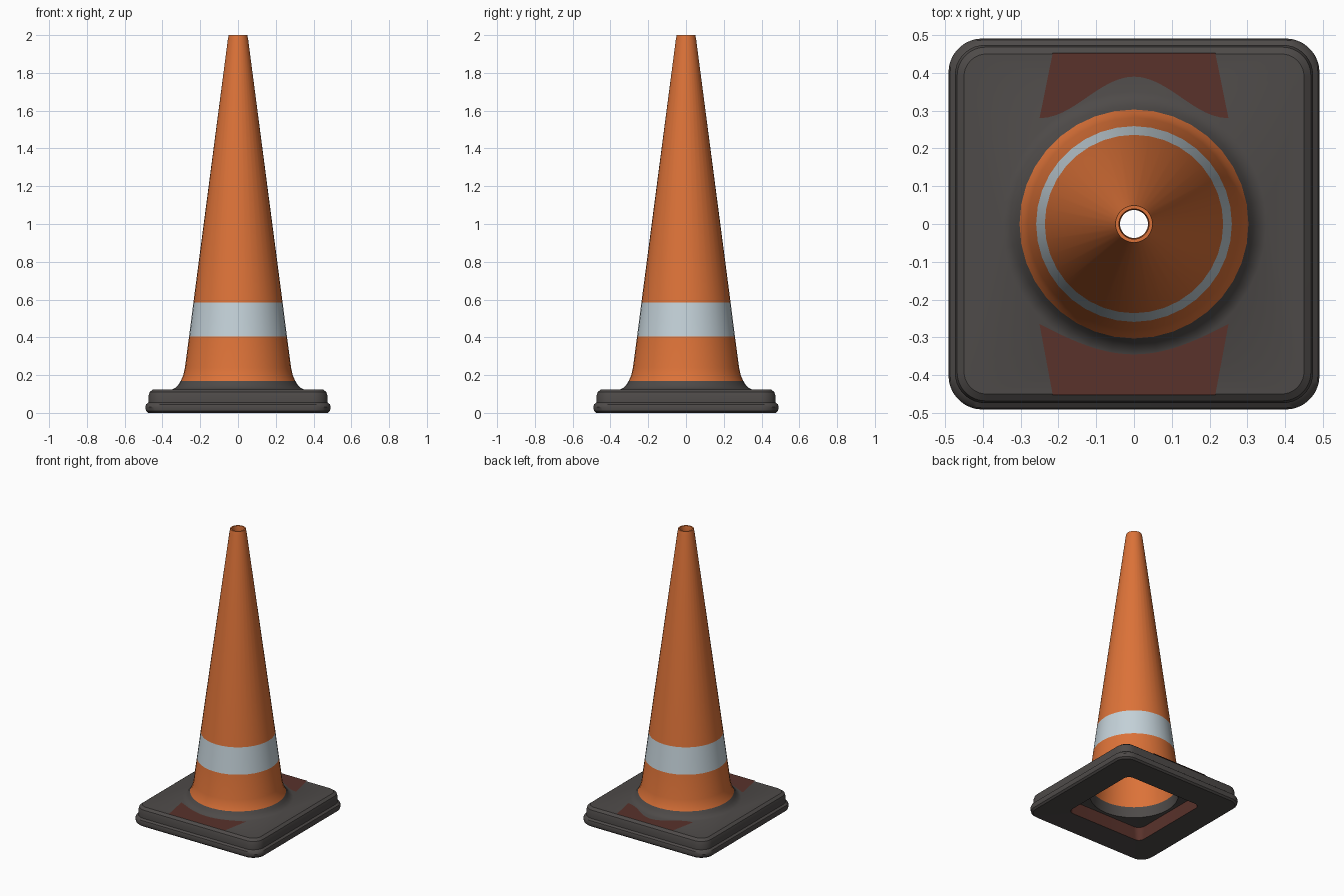
import bpy, bmesh, math

cube = bpy.data.objects.get("Cube")
if cube:
    bpy.data.objects.remove(cube, do_unlink=True)


def material(name, r, g, b):
    m = bpy.data.materials.new(name)
    m.use_nodes = True
    m.diffuse_color = (r, g, b, 1)
    bsdf = next(n for n in m.node_tree.nodes if n.type == 'BSDF_PRINCIPLED')
    bsdf.inputs["Base Color"].default_value = (r, g, b, 1)
    bsdf.inputs["Roughness"].default_value = 0.7
    return m


orange = material("cone orange", 0.72, 0.17, 0.04)
silver = material("reflective pale blue", 0.55, 0.64, 0.69)
rubber = material("dark rubber", 0.076, 0.069, 0.066)
maroon = material("worn maroon", 0.10, 0.032, 0.024)


def ring(half, radius, z, steps=9):
    """Rounded square; a circle when radius equals half."""
    pts = []
    for q in range(4):
        mid = math.pi / 2 * q + math.pi / 4
        d = (half - radius) * math.sqrt(2)
        for i in range(steps + 1):
            a = math.pi / 2 * (q + i / steps)
            pts.append((d * math.cos(mid) + radius * math.cos(a),
                        d * math.sin(mid) + radius * math.sin(a), z))
    return pts


def finish(bm, name, mats):
    mesh = bpy.data.meshes.new(name)
    bm.to_mesh(mesh)
    bm.free()
    for m in mats:
        mesh.materials.append(m)
    obj = bpy.data.objects.new(name, mesh)
    bpy.context.collection.objects.link(obj)
    bpy.ops.object.select_all(action='DESELECT')
    obj.select_set(True)
    bpy.context.view_layer.objects.active = obj
    bpy.ops.object.shade_smooth_by_angle(angle=math.radians(35))
    return obj


def loft(name, rings, mats, pick):
    """Skin consecutive rings; pick(band index) gives the material index."""
    bm = bmesh.new()
    rows = [[bm.verts.new(p) for p in r] for r in rings]
    for k in range(len(rows) - 1):
        a, b = rows[k], rows[k + 1]
        n = len(a)
        for i in range(n):
            j = (i + 1) % n
            f = bm.faces.new((a[i], a[j], b[j], b[i]))
            f.material_index = pick(k)
    bmesh.ops.remove_doubles(bm, verts=bm.verts, dist=0.0002)
    return finish(bm, name, mats)


# Hollow cone: outer wall upward, rim, then inner wall back down
cone_profile = [(0.303, 0.17), (0.291, 0.195), (0.281, 0.24), (0.259, 0.405),
                (0.236, 0.585), (0.054, 1.975), (0.049, 2.0), (0.04, 2.0),
                (0.037, 1.97), (0.27, 0.17)]
loft("cone_body", [ring(r, r, z) for r, z in cone_profile],
     [orange, silver], lambda k: 1 if k == 3 else 0)

# Hollow square base: underside cavity, bottom, stepped rim, top, collar flare
base_rings = [(0.27, 0.27, 0.17), (0.28, 0.28, 0.10), (0.295, 0.05, 0.095),
              (0.295, 0.04, 0.004), (0.475, 0.08, 0.0), (0.487, 0.09, 0.01),
              (0.491, 0.09, 0.03), (0.487, 0.09, 0.045), (0.474, 0.08, 0.055),
              (0.474, 0.08, 0.09), (0.468, 0.075, 0.11), (0.45, 0.06, 0.124),
              (0.35, 0.35, 0.124), (0.33, 0.33, 0.134), (0.315, 0.315, 0.15),
              (0.303, 0.303, 0.17)]
base = loft("base", [ring(*r) for r in reversed(base_rings)],
            [rubber, maroon], lambda k: 1 if k == len(base_rings) - 4 else 0)

# Consistent outward normals on both shells
for obj in (base, bpy.data.objects["cone_body"]):
    bm = bmesh.new()
    bm.from_mesh(obj.data)
    # close temporarily across the joint so that outward is well defined
    edges = [e for e in bm.edges if e.is_boundary]
    caps = bmesh.ops.bridge_loops(bm, edges=edges)["faces"]
    bmesh.ops.recalc_face_normals(bm, faces=bm.faces)
    bmesh.ops.delete(bm, geom=caps, context='FACES_ONLY')
    bm.to_mesh(obj.data)
    bm.free()


# Painted patches on the base top
def patch(name, side, inner):
    bm = bmesh.new()
    n = 24
    prev = None
    for i in range(n + 1):
        t = 2 * i / n - 1
        pair = (bm.verts.new((0.25 * t, side * inner(t), 0.127)),
                bm.verts.new((0.215 * t, side * 0.453, 0.127)))
        if prev:
            f = bm.faces.new((prev[0], pair[0], pair[1], prev[1]))
            f.normal_update()
            if f.normal.z < 0:
                f.normal_flip()
        prev = pair
    finish(bm, name, [maroon])


patch("back_patch", 1, lambda t: 0.28 + 0.055 * (1 + math.cos(math.pi * t)))
patch("front_patch", -1, lambda t: 0.265 + 0.08 * math.cos(math.pi / 2 * t))
